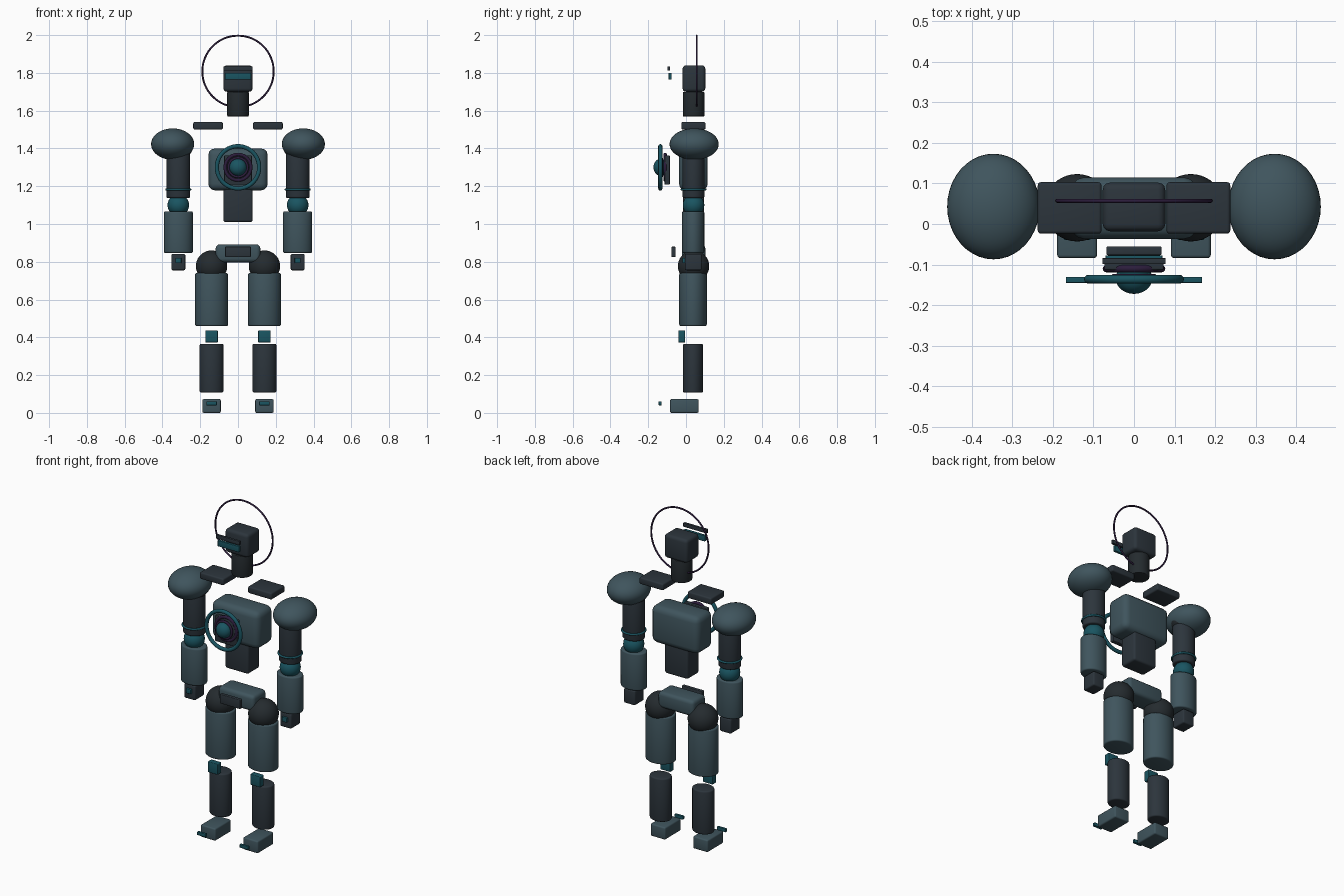
import bpy, math
from mathutils import Matrix

if "Cube" in bpy.data.objects:
    bpy.data.objects.remove(bpy.data.objects["Cube"])


def material(name, rgb):
    m = bpy.data.materials.new(name)
    m.diffuse_color = (*rgb, 1)
    m.use_nodes = True
    m.node_tree.nodes["Principled BSDF"].inputs["Base Color"].default_value = m.diffuse_color
    return m


ARMOR = material("armor", (0.05, 0.09, 0.11))
DARK = material("dark_metal", (0.025, 0.035, 0.045))
JOINT = material("joint", (0.018, 0.024, 0.028))
TEAL = material("teal", (0.01, 0.09, 0.12))
PURPLE = material("purple", (0.025, 0.012, 0.045))


def finish(name, mat, scale=(1, 1, 1), bevel=0):
    ob = bpy.context.object
    ob.name = name
    ob.data.transform(Matrix.Diagonal((*scale, 1)))
    ob.data.materials.append(mat)
    if bevel:
        mod = ob.modifiers.new("bevel", 'BEVEL')
        mod.width, mod.segments = bevel, 3
        bpy.ops.object.modifier_apply(modifier=mod.name)
    bpy.ops.object.shade_smooth_by_angle(angle=math.radians(35))
    return ob


def box(name, mat, x, y, z, bevel=0.004):
    """Box given by its (min, max) range on each axis."""
    r = (x, y, z)
    bpy.ops.mesh.primitive_cube_add(size=1, location=[(a + b) / 2 for a, b in r])
    return finish(name, mat, [b - a for a, b in r], bevel)


def tube(name, mat, x, y, z, rx, ry, bevel=0.008):
    """Upright oval cylinder; z is its (min, max) range."""
    bpy.ops.mesh.primitive_cylinder_add(vertices=40, radius=1, depth=1,
                                        location=(x, y, sum(z) / 2))
    return finish(name, mat, (rx, ry, z[1] - z[0]), bevel)


def ball(name, mat, loc, radii):
    bpy.ops.mesh.primitive_uv_sphere_add(segments=40, ring_count=24, radius=1, location=loc)
    return finish(name, mat, radii)


def ring(name, mat, loc, major, minor, upright=True):
    bpy.ops.mesh.primitive_torus_add(location=loc, major_radius=major, minor_radius=minor,
                                     major_segments=64, minor_segments=12,
                                     rotation=(math.pi / 2 if upright else 0, 0, 0))
    return finish(name, mat)


# Head, neck and halo
box("head", DARK, (-.077, .077), (-.018, .102), (1.70, 1.84), .018)
box("visor", TEAL, (-.07, .07), (-.092, -.077), (1.765, 1.80), .002)
box("brow", DARK, (-.078, .078), (-.099, -.084), (1.812, 1.835), .002)
tube("neck", JOINT, 0, .04, (1.57, 1.70), .057, .057, .004)
ring("halo", PURPLE, (0, .057, 1.808), .189, .005)

# Torso
box("chest", ARMOR, (-.157, .157), (-.037, .115), (1.178, 1.40), .035)
box("abdomen", DARK, (-.077, .077), (-.015, .095), (1.01, 1.22), .012)
box("pelvis", ARMOR, (-.118, .118), (-.022, .102), (.797, .892), .02)
box("hip_plate", DARK, (-.068, .068), (-.077, -.055), (.825, .88))

# Chest core
box("core_plate", DARK, (-.073, .073), (-.113, -.086), (1.208, 1.363))
ring("core_outer_ring", TEAL, (0, -.136, 1.30), .112, .011)
ring("core_middle_ring", PURPLE, (0, -.11, 1.30), .068, .009)
ring("core_inner_ring", PURPLE, (0, -.13, 1.30), .05, .007)
ball("core", TEAL, (0, -.134, 1.30), (.045, .038, .045))

# Arms and legs, mirrored left and right
for s, side in ((-1, "right"), (1, "left")):
    def span(a, b):
        return tuple(sorted((s * a, s * b)))

    ax, lx = s * .316, s * .14
    box(side + "_collar_plate", DARK, span(.08, .237), (-.024, .103), (1.50, 1.54), .008)
    ball(side + "_shoulder_pad", ARMOR, (s * .346, .043, 1.423), (.114, .13, .083))
    ball(side + "_shoulder_joint", JOINT, (s * .311, .04, 1.42), (.076, .076, .076))
    tube(side + "_upper_arm", DARK, ax, .04, (1.138, 1.42), .063, .058)
    ring(side + "_arm_band", TEAL, (ax, .04, 1.183), .063, .006, False)
    ball(side + "_elbow", TEAL, (ax, .04, 1.10), (.057, .057, .057))
    tube(side + "_forearm", ARMOR, ax, .038, (.847, 1.067), .077, .059)
    box(side + "_hand", DARK, (ax - .037, ax + .037), (-.005, .083), (.755, .842), .008)
    box(side + "_hand_light", TEAL, (ax - .016, ax + .016), (-.018, 0), (.793, .82), .002)

    ball(side + "_hip_joint", JOINT, (lx, .04, .777), (.083, .083, .083))
    tube(side + "_thigh", ARMOR, lx, .037, (.46, .74), .087, .073)
    box(side + "_knee", TEAL, (lx - .033, lx + .033), (-.04, -.004), (.373, .437))
    tube(side + "_shin", DARK, lx, .037, (.108, .366), .063, .053)
    box(side + "_foot", ARMOR, (lx - .049, lx + .049), (-.084, .067), (0, .073), .008)
    box(side + "_toe_strip", TEAL, (lx - .028, lx + .028), (-.145, -.13), (.04, .06), .002)
